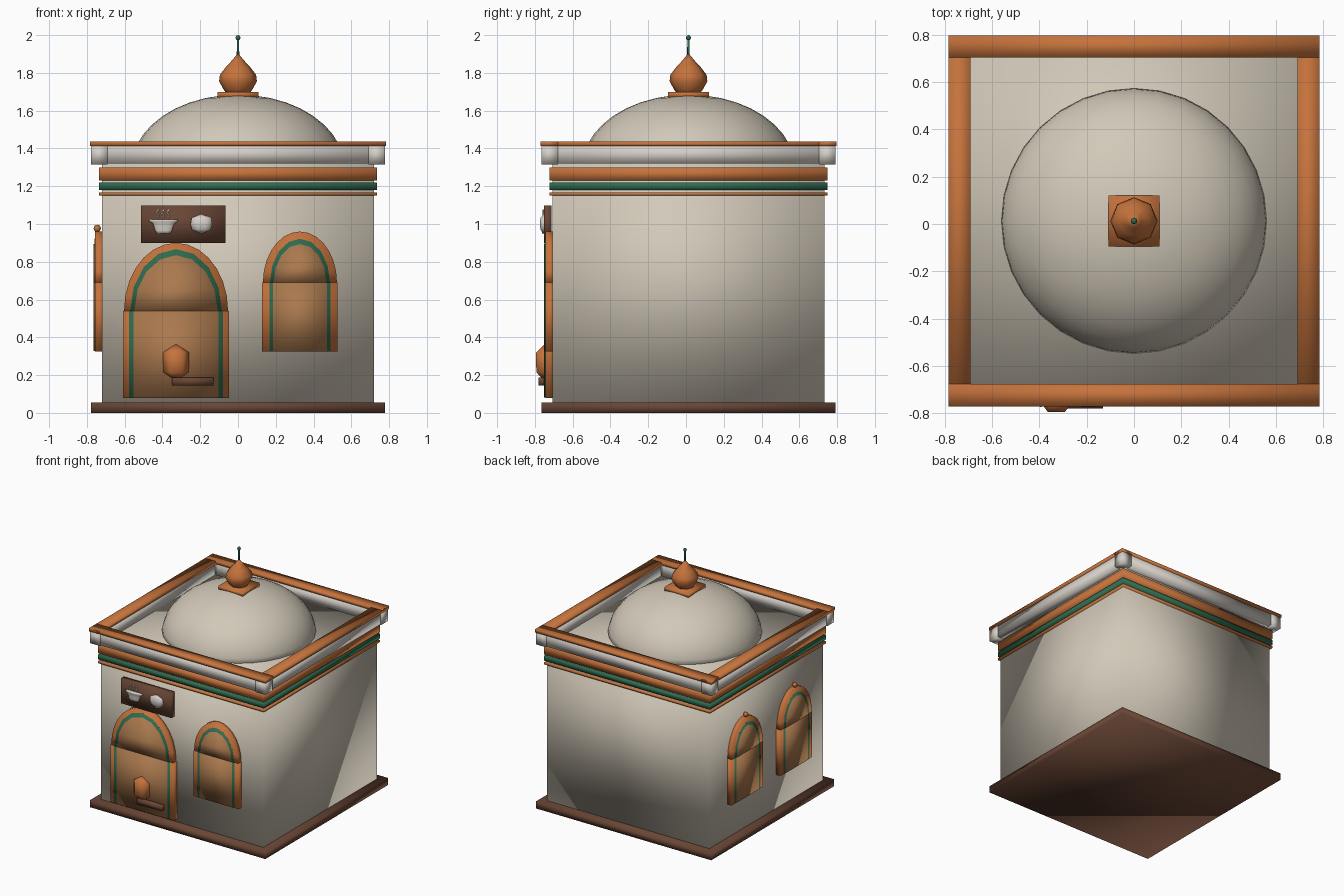
import bpy, bmesh, math
from mathutils import Vector

if "Cube" in bpy.data.objects:
    bpy.data.objects.remove(bpy.data.objects["Cube"])

C = 0.013      # the building sits slightly behind the origin
W = 0.72       # half width of the walls


def material(name, r, g, b):
    m = bpy.data.materials.new(name)
    m.diffuse_color = (r, g, b, 1)
    m.use_nodes = True
    m.node_tree.nodes["Principled BSDF"].inputs["Base Color"].default_value = m.diffuse_color
    return m


CREAM = material("cream plaster", 0.64, 0.58, 0.48)
WHITE = material("pale stone", 0.66, 0.62, 0.57)
ORANGE = material("terracotta", 0.56, 0.17, 0.045)
GREEN = material("green trim", 0.03, 0.15, 0.08)
BROWN = material("dark wood", 0.14, 0.06, 0.035)
TAN = material("tan wood", 0.40, 0.19, 0.075)


def finish(bm, name, mat, smooth=True):
    bmesh.ops.recalc_face_normals(bm, faces=bm.faces[:])
    me = bpy.data.meshes.new(name)
    bm.to_mesh(me)
    bm.free()
    for p in me.polygons:
        p.use_smooth = smooth
    me.materials.append(mat)
    ob = bpy.data.objects.new(name, me)
    bpy.context.scene.collection.objects.link(ob)
    return ob


def box(name, mat, x0, x1, y0, y1, z0, z1):
    bm = bmesh.new()
    bmesh.ops.create_cube(bm, size=1)
    for v in bm.verts:
        v.co = ((x0 + x1) / 2 + v.co.x * (x1 - x0),
                (y0 + y1) / 2 + v.co.y * (y1 - y0),
                (z0 + z1) / 2 + v.co.z * (z1 - z0))
    return finish(bm, name, mat)


def square(name, mat, half, z0, z1):
    return box(name, mat, -half, half, C - half, C + half, z0, z1)


def lathe(name, mat, profile, segs, x, y, flat=1.0, turn=0.0):
    """Spin (radius, z) points round a vertical axis; flat squashes the depth."""
    bm = bmesh.new()
    rings = []
    for r, z in profile:
        if r == 0:
            rings.append([bm.verts.new((x, y, z))] * segs)
        else:
            rings.append([bm.verts.new((x + r * math.cos(turn + math.tau * i / segs),
                                        y + flat * r * math.sin(turn + math.tau * i / segs), z))
                          for i in range(segs)])
    for a, b in zip(rings, rings[1:]):
        for i in range(segs):
            j = (i + 1) % segs
            quad = list(dict.fromkeys((a[i], a[j], b[j], b[i])))
            bm.faces.new(quad)
    for ring, (r, z) in ((rings[0], profile[0]), (rings[-1], profile[-1])):
        if r > 0:
            bm.faces.new(ring)
    return finish(bm, name, mat)


def front(u, w, z):
    return Vector((u, C - W - w, z))


def left(u, w, z):
    return Vector((-W - w, u, z))


def arch(name, mat, place, u, half, z0, spring, top, w0, w1, segs):
    """Arched plate: a rectangular lower piece and a half-oval upper piece."""
    lower = [(u - half, z0), (u + half, z0), (u + half, spring), (u - half, spring)]
    upper = [(u + half * 0.98 * math.cos(math.pi * i / segs),
              spring + (top - spring) * math.sin(math.pi * i / segs)) for i in range(segs + 1)]
    bm = bmesh.new()
    for outline in (lower, upper):
        a = [bm.verts.new(place(p, w0, z)) for p, z in outline]
        b = [bm.verts.new(place(p, w1, z)) for p, z in outline]
        bm.faces.new(a)
        bm.faces.new(b)
        for i in range(len(a)):
            j = (i + 1) % len(a)
            bm.faces.new((a[i], a[j], b[j], b[i]))
    return finish(bm, name, mat)


def opening(name, place, u, half, z0, spring, top, edge, stripe):
    """Orange frame, green inlay and tan panel."""
    arch(name + "_frame", ORANGE, place, u, half, z0, spring, top, -0.01, 0.038, 14)
    arch(name + "_inlay", GREEN, place, u, half - edge, z0 + 0.002, spring, top - edge,
         0.034, 0.041, 8)
    arch(name + "_panel", TAN, place, u, half - edge - stripe, z0 + 0.002, spring,
         top - edge - stripe * 1.4, 0.036, 0.044, 8)


# base, walls and horizontal bands
square("base_slab", BROWN, 0.778, 0, 0.056)
square("walls", CREAM, W, 0.05, 1.325)
square("lower_band", ORANGE, 0.735, 1.15, 1.167)
square("green_band", GREEN, 0.735, 1.18, 1.22)
square("upper_band", ORANGE, 0.735, 1.23, 1.30)

# parapet: white bars, corner posts and orange coping
for s, side in ((-1, "front"), (1, "back")):
    a, b = sorted((s * 0.695, s * 0.772))
    c, d = sorted((s * 0.69, s * 0.783))
    box("parapet_" + side, WHITE, -0.70, 0.70, C + a, C + b, 1.32, 1.415)
    box("coping_" + side, ORANGE, -0.783, 0.783, C + c, C + d, 1.413, 1.437)
for s, side in ((-1, "left"), (1, "right")):
    a, b = sorted((s * 0.695, s * 0.772))
    c, d = sorted((s * 0.69, s * 0.783))
    box("parapet_" + side, WHITE, a, b, C - 0.70, C + 0.70, 1.32, 1.415)
    box("coping_" + side, ORANGE, c, d, C - 0.783, C + 0.783, 1.412, 1.436)
    for t, end in ((-1, "front"), (1, "back")):
        e, f = sorted((t * 0.69, t * 0.778))
        a, b = sorted((s * 0.69, s * 0.778))
        box("corner_post_%s_%s" % (side, end), WHITE, a, b, C + e, C + f, 1.316, 1.414)

# dome
steps = 10
lathe("dome", CREAM, [(0.563 * math.cos(math.pi / 2 * i / steps) if i < steps else 0,
                       1.30 + 0.385 * math.sin(math.pi / 2 * i / steps))
                      for i in range(steps + 1)], 32, 0, C)

# finial
square("finial_plinth", ORANGE, 0.108, 1.67, 1.698)
lathe("finial_bulb", ORANGE, [(0.06, 1.69), (0.075, 1.71), (0.1, 1.755), (0.096, 1.79),
                              (0.065, 1.83), (0.03, 1.868), (0, 1.905)], 8, 0, C)
lathe("finial_rod", GREEN, [(0.007, 1.87), (0.006, 1.98)], 8, 0, C)
lathe("finial_ball", GREEN, [(0, 1.972), (0.01, 1.976), (0.014, 1.986), (0.01, 1.996),
                             (0, 2.0)], 8, 0, C)

# door and windows
opening("door", front, -0.328, 0.281, 0.08, 0.54, 0.90, 0.033, 0.023)
opening("front_window", front, 0.328, 0.20, 0.325, 0.69, 0.96, 0.038, 0.02)
for u, n in ((0.305, "back"), (-0.315, "front")):
    name = "left_window_" + n
    opening(name, left, u, 0.20, 0.325, 0.69, 0.96, 0.038, 0.02)
    lathe(name + "_knob", ORANGE, [(0, 0.955), (0.014, 0.963), (0.02, 0.977), (0.014, 0.991),
                                   (0, 0.997)], 8, -W - 0.025, u)

# lantern and small shelf in front of the door
DY = C - W - 0.04
lathe("lantern", ORANGE, [(0, 0.168), (0.07, 0.215), (0.072, 0.32), (0, 0.366)],
      6, -0.328, DY, 0.75)
box("shelf", BROWN, -0.35, -0.13, DY - 0.033, DY + 0.01, 0.145, 0.187)

# sign board with a bowl, steam and a round pot
box("sign_board", BROWN, -0.513, -0.065, C - W - 0.045, C - W - 0.005, 0.90, 1.098)
SY = C - W - 0.046
lathe("bowl", WHITE, [(0.034, 0.95), (0.045, 0.965), (0.052, 0.99), (0.06, 1.005),
                      (0.077, 1.015), (0.075, 1.025)], 12, -0.394, SY, 0.25)
lathe("round_pot", WHITE, [(0, 0.946), (0.055, 0.972), (0.062, 1.0), (0.056, 1.032),
                           (0, 1.053)], 8, -0.194, SY, 0.35, math.pi / 8)
for k in range(3):
    cu = bpy.data.curves.new("steam_%d" % k, "CURVE")
    cu.dimensions = "3D"
    cu.bevel_depth = 0.004
    cu.bevel_resolution = 1
    cu.use_fill_caps = True
    sp = cu.splines.new("POLY")
    sp.points.add(5)
    for i, p in enumerate(sp.points):
        p.co = (-0.425 + 0.028 * k + 0.007 * math.sin(i * 1.5), SY - 0.002, 1.035 + 0.008 * i, 1)
    cu.materials.append(WHITE)
    bpy.context.scene.collection.objects.link(bpy.data.objects.new("steam_%d" % k, cu))
